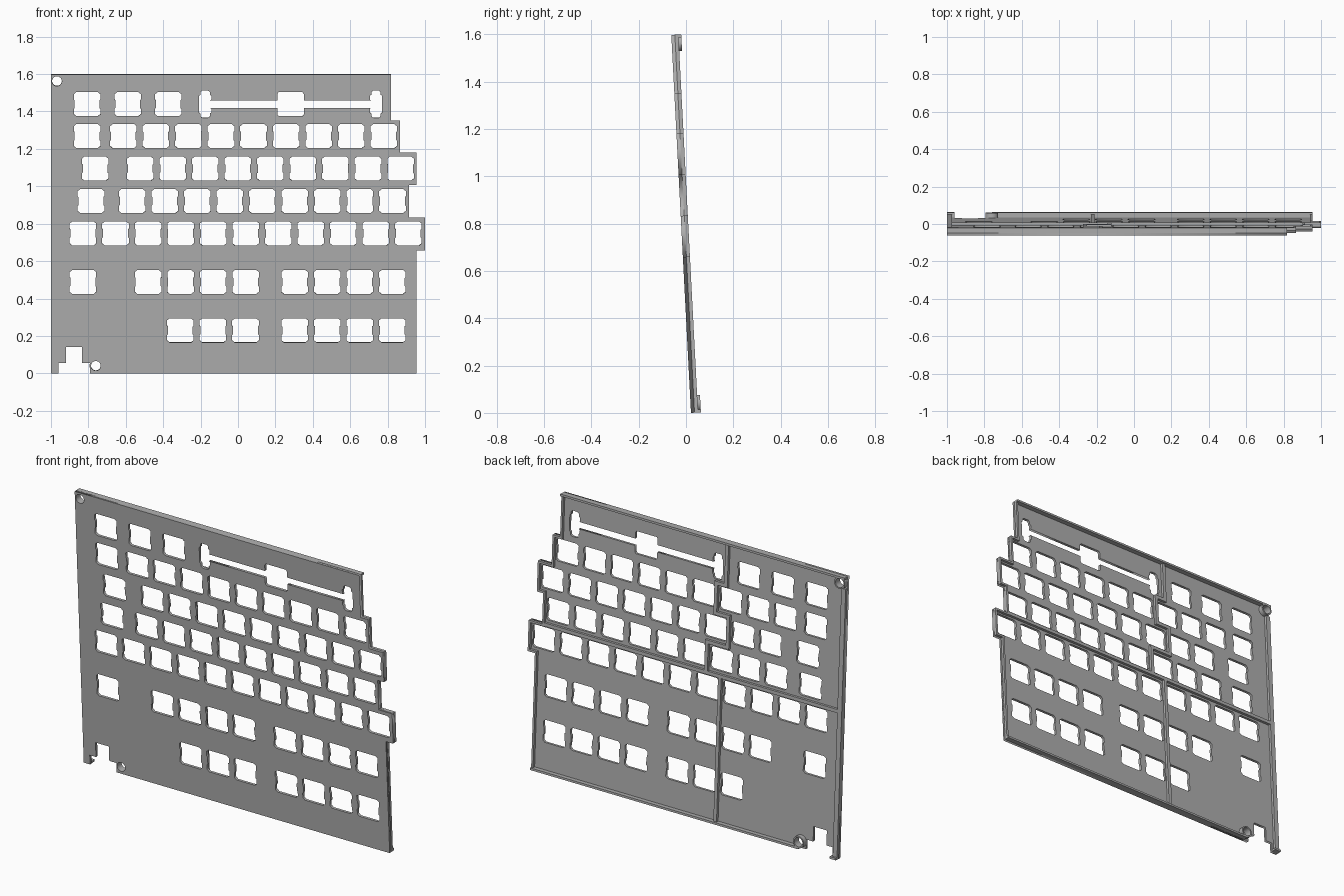
import bpy, bmesh, math
from mathutils import Matrix

cube = bpy.data.objects.get("Cube")
if cube:
    bpy.data.objects.remove(cube, do_unlink=True)

PLATE, WALL, LIP = 0.015, 0.03, 0.042   # depths measured back from the front face
PITCH, RIM = 0.174, 0.012
TILT = Matrix.Translation((0, 0.021, 0)) @ Matrix.Rotation(0.052, 4, 'X')

grey = bpy.data.materials.new("plain grey")
grey.use_nodes = True
grey.diffuse_color = (0.43, 0.43, 0.43, 1)
grey.node_tree.nodes["Principled BSDF"].inputs["Base Color"].default_value = grey.diffuse_color


def finish(name, bm):
    """Turn a bmesh in plate space (x, depth, height) into a tilted object."""
    mesh = bpy.data.meshes.new(name)
    bmesh.ops.recalc_face_normals(bm, faces=bm.faces)
    bm.to_mesh(mesh)
    bm.free()
    mesh.materials.append(grey)
    obj = bpy.data.objects.new(name, mesh)
    obj.matrix_world = TILT
    bpy.context.collection.objects.link(obj)
    return obj


def sheet(name, loops, d0, d1):
    """Extrude a filled outline with holes between two depths."""
    curve = bpy.data.curves.new(name + "_outline", 'CURVE')
    curve.dimensions, curve.fill_mode = '2D', 'BOTH'
    curve.extrude = (d1 - d0) / 2
    for loop in loops:
        spline = curve.splines.new('POLY')
        spline.points.add(len(loop) - 1)
        for point, (x, z) in zip(spline.points, loop):
            point.co = (x, z, 0, 1)
        spline.use_cyclic_u = True
    temp = bpy.data.objects.new(name + "_temp", curve)
    bpy.context.collection.objects.link(temp)
    dg = bpy.context.evaluated_depsgraph_get()
    mesh = bpy.data.meshes.new_from_object(temp.evaluated_get(dg))
    bm = bmesh.new()
    bm.from_mesh(mesh)
    bpy.data.objects.remove(temp, do_unlink=True)
    bpy.data.curves.remove(curve)
    bpy.data.meshes.remove(mesh)
    bmesh.ops.remove_doubles(bm, verts=bm.verts, dist=1e-5)
    bm.transform(Matrix.Translation((0, (d0 + d1) / 2, 0)) @ Matrix.Rotation(math.pi / 2, 4, 'X'))
    return finish(name, bm)


def bars(name, rects, depth):
    """Rectangular ribs standing on the back of the plate."""
    bm = bmesh.new()
    d0 = PLATE / 2
    for x0, x1, z0, z1 in rects:
        m = Matrix.Translation(((x0 + x1) / 2, (d0 + depth) / 2, (z0 + z1) / 2))
        bmesh.ops.create_cube(bm, size=1, matrix=m @ Matrix.Diagonal((x1 - x0, depth - d0, z1 - z0, 1)))
    return finish(name, bm)


def path_bars(points, width):
    h = width / 2
    return [(min(a[0], b[0]) - h, max(a[0], b[0]) + h, min(a[1], b[1]) - h, max(a[1], b[1]) + h)
            for a, b in zip(points, points[1:])]


def circle(x, z, r, n=32):
    return [(x + r * math.cos(i * math.tau / n), z + r * math.sin(i * math.tau / n)) for i in range(n)]


def mirrored(cx, cz, quarter):
    """Loop from its upper right quarter, mirrored both ways."""
    right = quarter + [(x, -z) for x, z in reversed(quarter)]
    return [(cx + x, cz + z) for x, z in right + [(-x, z) for x, z in reversed(right)]]


# Stepped outline: (right edge, top, bottom)
steps = [(0.818, 1.6, 1.353), (0.866, 1.353, 1.182), (0.954, 1.182, 1.008),
         (0.914, 1.008, 0.834), (1.0, 0.834, 0.658), (0.954, 0.658, 0)]
outline = [(-1, 0), (-1, 1.6)]
for x, top, bottom in steps:
    outline += [(x, top), (x, bottom)]
# Notch in the lower edge
outline += [(-0.79, 0), (-0.79, 0.055), (-0.835, 0.055), (-0.835, 0.14),
            (-0.92, 0.14), (-0.92, 0.055), (-0.96, 0.055), (-0.96, 0)]

# Rows of openings: height, then (first x, count) runs
rows = [(1.27, [(-0.807, 1), (-0.613, 9)]),
        (1.096, [(-0.764, 1), (-0.523, 9)]),
        (0.922, [(-0.786, 1), (-0.566, 9)]),
        (0.749, [(-0.829, 11)]),
        (0.489, [(-0.829, 1), (-0.481, 4), (0.303, 4)]),
        (0.23, [(-0.308, 3), (0.303, 4)]),
        (1.441, [(-0.807, 1), (-0.59, 1), (-0.373, 1)])]
key_quarter = [(0.058, 0.064), (0.064, 0.058), (0.071, 0.054), (0.071, 0.025), (0.066, 0.021)]
holes = [mirrored(x0 + k * PITCH, z, key_quarter)
         for z, runs in rows for x0, count in runs for k in range(count)]

# Long slot with a central opening and two cross-shaped ends
SLOT_Z, SLOT_X = 1.441, 0.281
end_x, half = 0.457, 0.02
half_slot = [(0.064, 0.064), (0.071, 0.054), (0.071, half), (end_x - 0.027, half),
             (end_x - 0.033, half + 0.004), (end_x - 0.033, 0.045), (end_x - 0.025, 0.05),
             (end_x - 0.025, 0.066), (end_x - 0.014, 0.073), (end_x + 0.014, 0.073),
             (end_x + 0.025, 0.066), (end_x + 0.025, 0.05), (end_x + 0.033, 0.045)]
holes.append(mirrored(SLOT_X, SLOT_Z, half_slot))

# Screw holes with raised bosses
screws = [(-0.968, 1.564), (-0.76, 0.04)]
holes += [circle(x, z, 0.026) for x, z in screws]
sheet("plate", [outline] + holes, 0, PLATE)
for name, (x, z) in zip(("upper_boss", "lower_boss"), screws):
    boss = sheet(name, [circle(x, z, 0.034), circle(x, z, 0.026)], PLATE / 2, LIP)
    for v in boss.data.vertices:
        v.co.x = max(v.co.x, -1)

# Rim following the stepped right side, plus the left wall
rim = [(-1, -0.972, 0, 1.532)]
for i, (x, top, bottom) in enumerate(steps):
    rim.append((x - RIM, x, bottom, top))
    if i + 1 < len(steps):
        nx = steps[i + 1][0]
        if nx > x:
            rim.append((x - RIM, nx, bottom - RIM, bottom))
        else:
            rim.append((nx - RIM, x, bottom, bottom + RIM))
bars("side_rim", rim, WALL)

# Deeper lips along the top and bottom edges
bars("edge_lips", [(-1, 0.818, 1.588, 1.6), (-0.76, 0.954, 0, RIM), (-1, -0.96, 0, RIM)], LIP)

# Stiffening ribs weaving between the openings
upper = [(-0.24, 1.585), (-0.24, 1.353), (-0.178, 1.353), (-0.178, 1.182),
         (-0.262, 1.182), (-0.262, 1.008), (-0.131, 1.008), (-0.131, 0.834)]
ribs = path_bars(upper, 0.02)
ribs += path_bars([(-0.98, 0.834), (0.9, 0.834)], 0.02)
ribs += path_bars([(-0.22, 0.834), (-0.22, 0.012)], 0.02)
bars("back_ribs", ribs, WALL)
